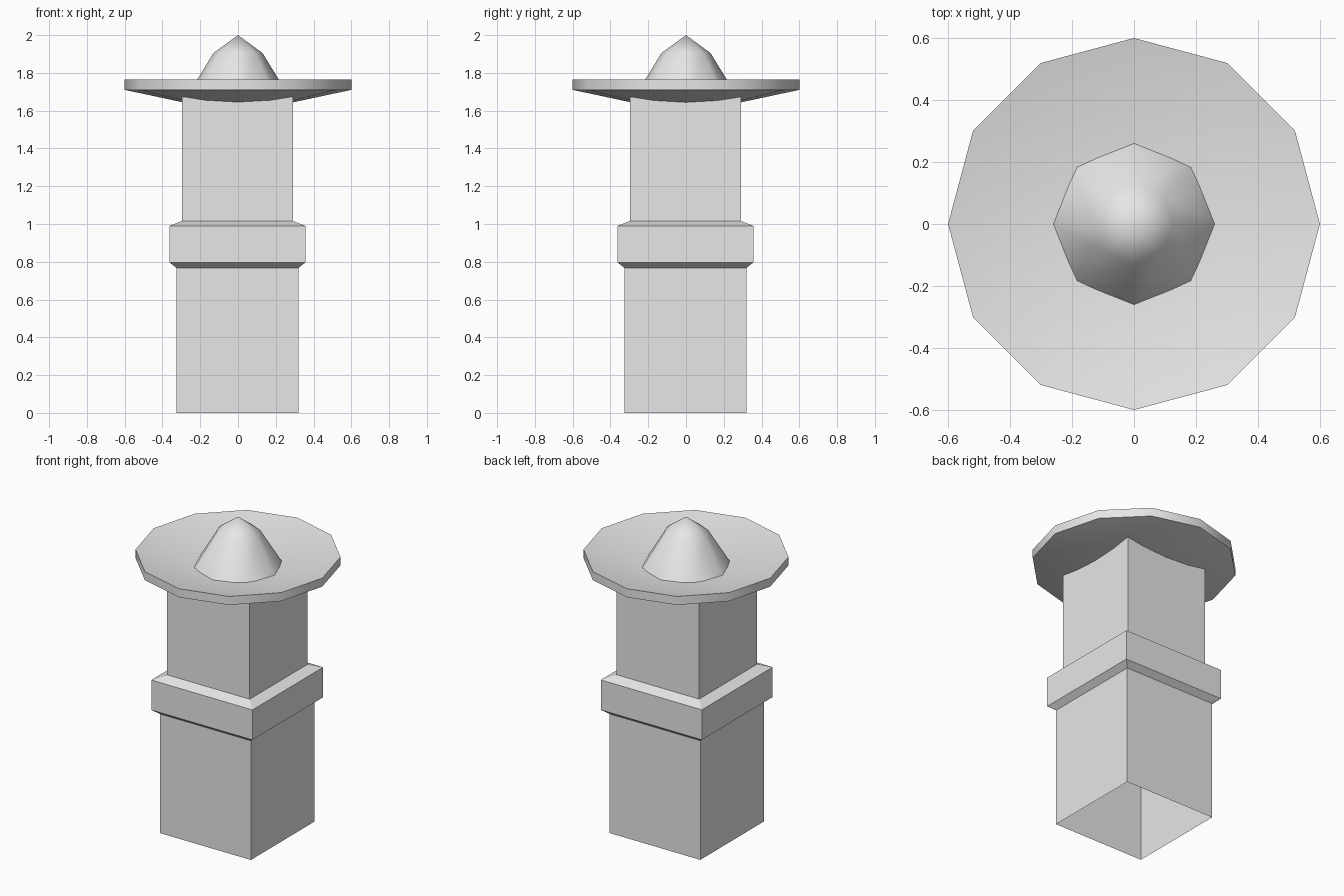
import bpy
import math

old = bpy.data.objects.get("Cube")
if old:
    bpy.data.objects.remove(old, do_unlink=True)

grey = bpy.data.materials.new("light_grey")
grey.use_nodes = True
colour = (0.8, 0.8, 0.8, 1)
grey.diffuse_color = colour
grey.node_tree.nodes["Principled BSDF"].inputs["Base Color"].default_value = colour


def lathe(name, profile, sides, turn=0.0, smooth=None):
    """Turn a (radius, height) profile, listed upwards on the outside, about z."""
    verts, rings, faces = [], [], []
    for r, z in profile:
        start = len(verts)
        if r == 0:
            verts.append((0, 0, z))
            rings.append([start] * sides)
            continue
        for i in range(sides):
            a = turn + math.tau * i / sides
            verts.append((r * math.cos(a), r * math.sin(a), z))
        rings.append(list(range(start, start + sides)))
    for low, high in zip(rings, rings[1:]):
        for i in range(sides):
            j = (i + 1) % sides
            loop = (low[i], low[j], high[j], high[i])
            faces.append(list(dict.fromkeys(loop)))
    mesh = bpy.data.meshes.new(name)
    mesh.from_pydata(verts, [], faces)
    mesh.materials.append(grey)
    obj = bpy.data.objects.new(name, mesh)
    bpy.context.collection.objects.link(obj)
    if smooth:
        bpy.ops.object.select_all(action="DESELECT")
        obj.select_set(True)
        bpy.context.view_layer.objects.active = obj
        bpy.ops.object.shade_smooth_by_angle(angle=math.radians(smooth))
    return obj


# Square post with a chamfered collar, open underneath
half_widths = [(0.323, 0), (0.323, 0.767), (0.36, 0.797),
               (0.36, 0.99), (0.294, 1.016), (0.294, 1.68)]
post = lathe("post", [(w * math.sqrt(2), z) for w, z in half_widths],
             4, math.pi / 4)
post.location = (-0.003, -0.003, 0)

# Shallow dished cap, hollow on top
lathe("cap_dish", [(0, 1.582), (0.6, 1.71), (0.6, 1.765), (0, 1.637)], 12, smooth=50)

# Pointed dome finial rising out of the dish
lathe("dome_finial", [(0.275, 1.668), (0.13, 1.905), (0, 2.0)], 8, smooth=60)
